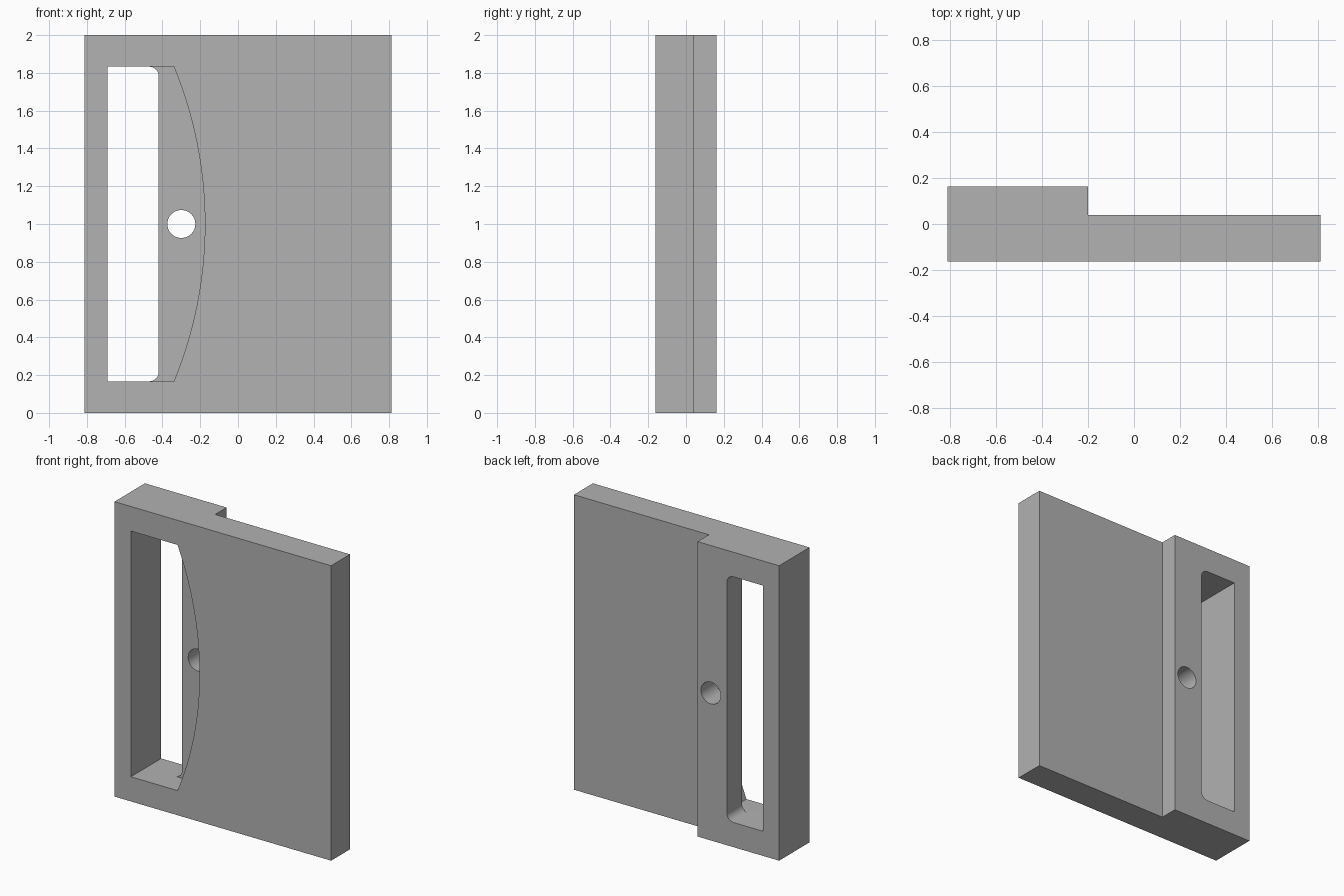
import bpy
import bmesh
from math import asin, cos, pi, radians, sin

cube = bpy.data.objects.get("Cube")
if cube:
    bpy.data.objects.remove(cube, do_unlink=True)

# Main dimensions
HALF_W, HALF_D, HEIGHT = 0.8125, 0.1625, 2.0
STEP_X, STEP_Y = -0.2, 0.04
OPEN_L, OPEN_LOW, OPEN_HIGH = -0.69, 0.167, 1.833
SLOT_R, FILLET = -0.42, 0.05
ARC_END, ARC_MID = -0.34, -0.175
RECESS_FLOOR = 0.0
HOLE_X, HOLE_R = -0.3, 0.074

grey = bpy.data.materials.new("plain grey")
grey.use_nodes = True
grey.diffuse_color = (0.445, 0.445, 0.445, 1)
grey.node_tree.nodes["Principled BSDF"].inputs["Base Color"].default_value = grey.diffuse_color


def prism(name, outline, offset):
    """Extrude a closed outline of 3D points along an offset."""
    bm = bmesh.new()
    face = bm.faces.new([bm.verts.new(p) for p in outline])
    grown = bmesh.ops.extrude_face_region(bm, geom=[face])["geom"]
    moved = [v for v in grown if isinstance(v, bmesh.types.BMVert)]
    bmesh.ops.translate(bm, verts=moved, vec=offset)
    bmesh.ops.recalc_face_normals(bm, faces=bm.faces)
    mesh = bpy.data.meshes.new(name)
    bm.to_mesh(mesh)
    bm.free()
    mesh.materials.append(grey)
    obj = bpy.data.objects.new(name, mesh)
    bpy.context.collection.objects.link(obj)
    return obj


def arc(cx, cz, r, start, end, steps):
    angles = [start + (end - start) * i / steps for i in range(steps + 1)]
    return [(cx + r * cos(a), cz + r * sin(a)) for a in angles]


def cutter(name, outline, y0, y1):
    obj = prism(name, [(x, y0, z) for x, z in outline], (0, y1 - y0, 0))
    obj.hide_render = True
    return obj


# Panel with a thicker band on its right side
profile = [(-HALF_W, -HALF_D), (HALF_W, -HALF_D), (HALF_W, STEP_Y),
           (STEP_X, STEP_Y), (STEP_X, HALF_D), (-HALF_W, HALF_D)]
panel = prism("handle_panel", [(x, y, 0) for x, y in profile], (0, 0, HEIGHT))

# Front recess with a bowed side
half = (OPEN_HIGH - OPEN_LOW) / 2
mid_z = (OPEN_HIGH + OPEN_LOW) / 2
sag = ARC_MID - ARC_END
radius = (half ** 2 + sag ** 2) / (2 * sag)
sweep = asin(half / radius)
bow = arc(ARC_MID - radius, mid_z, radius, -sweep, sweep, 32)
bow[0], bow[-1] = (ARC_END, OPEN_LOW), (ARC_END, OPEN_HIGH)
recess = cutter("recess_cutter",
                [(OPEN_L, OPEN_LOW)] + bow + [(OPEN_L, OPEN_HIGH)],
                -0.4, RECESS_FLOOR)

# Through slot, rounded on one side
fx = SLOT_R - FILLET
slot_outline = ([(OPEN_L, OPEN_LOW)]
                + arc(fx, OPEN_LOW + FILLET, FILLET, -pi / 2, 0, 8)
                + arc(fx, OPEN_HIGH - FILLET, FILLET, 0, pi / 2, 8)
                + [(OPEN_L, OPEN_HIGH)])
slot = cutter("slot_cutter", slot_outline, -0.1, 0.4)

# Round hole
hole = cutter("hole_cutter", arc(HOLE_X, 1, HOLE_R, 0, 2 * pi, 48)[:-1], -0.1, 0.4)

# Cut the openings and bake the result
for tool in (recess, slot, hole):
    mod = panel.modifiers.new(tool.name, "BOOLEAN")
    mod.operation = "DIFFERENCE"
    mod.solver = "EXACT"
    mod.object = tool
    bpy.context.view_layer.update()
    graph = bpy.context.evaluated_depsgraph_get()
    baked = bpy.data.meshes.new_from_object(panel.evaluated_get(graph))
    panel.modifiers.clear()
    panel.data = baked
    bpy.data.objects.remove(tool, do_unlink=True)
panel.data.name = "handle_panel"

# Smooth the curved walls, keep the edges crisp
bpy.ops.object.select_all(action="DESELECT")
panel.select_set(True)
bpy.context.view_layer.objects.active = panel
bpy.ops.object.shade_smooth_by_angle(angle=radians(30))
